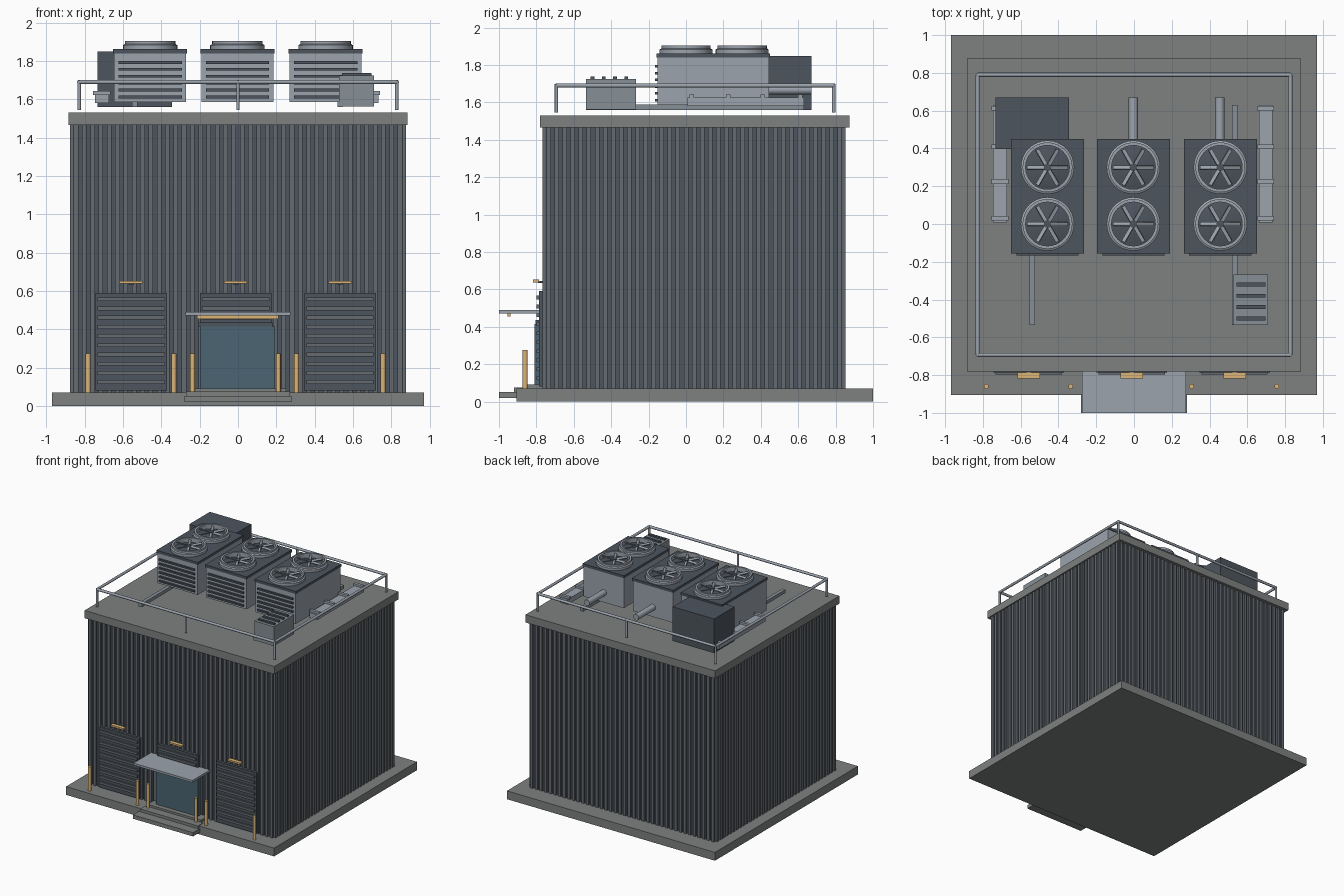
import bpy, bmesh, math
from mathutils import Matrix, Vector

if "Cube" in bpy.data.objects:
    bpy.data.objects.remove(bpy.data.objects["Cube"])


def material(name, rgb):
    m = bpy.data.materials.new(name)
    m.diffuse_color = (*rgb, 1)
    m.use_nodes = True
    m.node_tree.nodes["Principled BSDF"].inputs["Base Color"].default_value = m.diffuse_color
    return m


CONCRETE = material("concrete", (0.21, 0.22, 0.22))
DARK = material("dark_slate", (0.075, 0.09, 0.11))
RIB = material("rib_grey", (0.13, 0.145, 0.165))
LIGHT = material("light_steel", (0.33, 0.37, 0.42))
MID = material("mid_steel", (0.24, 0.28, 0.31))
AMBER = material("amber", (0.72, 0.46, 0.18))
GLASS = material("glass", (0.07, 0.13, 0.17))


def finish(name, bm, mat, smooth=False):
    bmesh.ops.recalc_face_normals(bm, faces=bm.faces)
    me = bpy.data.meshes.new(name)
    bm.to_mesh(me)
    bm.free()
    me.materials.append(mat)
    ob = bpy.data.objects.new(name, me)
    bpy.context.collection.objects.link(ob)
    if smooth:
        bpy.ops.object.select_all(action='DESELECT')
        ob.select_set(True)
        bpy.context.view_layer.objects.active = ob
        bpy.ops.object.shade_smooth_by_angle(angle=math.radians(35))
    return ob


def add_box(bm, x0, x1, y0, y1, z0, z1, after=Matrix()):
    m = Matrix.Translation(((x0 + x1) / 2, (y0 + y1) / 2, (z0 + z1) / 2)) \
        @ Matrix.Diagonal((x1 - x0, y1 - y0, z1 - z0, 1))
    bmesh.ops.create_cube(bm, size=1, matrix=after @ m)


def boxes(name, items, mat):
    bm = bmesh.new()
    for b in items:
        add_box(bm, *b)
    return finish(name, bm, mat)


def tubes(name, segs, r, mat, n=16):
    bm = bmesh.new()
    for a, b in segs:
        a, b = Vector(a), Vector(b)
        d = b - a
        m = Matrix.Translation((a + b) / 2) @ d.to_track_quat('Z', 'Y').to_matrix().to_4x4()
        bmesh.ops.create_cone(bm, cap_ends=True, segments=n, radius1=r, radius2=r,
                              depth=d.length, matrix=m)
    return finish(name, bm, mat, True)


def lathe(name, profile, centre, mat, closed=False, n=32):
    bm = bmesh.new()
    pts = profile + profile[:1] if closed else profile
    vs = [bm.verts.new((centre[0] + r, centre[1], z)) for r, z in pts]
    es = [bm.edges.new(p) for p in zip(vs, vs[1:])]
    bmesh.ops.spin(bm, geom=vs + es, cent=(*centre, 0), axis=(0, 0, 1),
                   angle=2 * math.pi, steps=n, use_duplicate=False)
    bmesh.ops.remove_doubles(bm, verts=bm.verts, dist=1e-5)
    return finish(name, bm, mat, True)


# Foundation, entrance steps, wall core and roof
boxes("foundation_slab", [(-.97, .97, -.905, 1, 0, .07)], CONCRETE)
boxes("entrance_steps", [(-.28, .28, -1, -.9, .02, .052),
                         (-.27, .27, -.92, -.85, .045, .075),
                         (-.25, .25, -.85, -.76, .065, .092)], CONCRETE)
boxes("wall_core", [(-.86, .86, -.75, .837, .065, 1.47)], DARK)
boxes("roof_slab", [(-.885, .885, -.78, .875, 1.465, 1.53)], CONCRETE)

# Ribbed cladding on all four walls
ribs = []
for i in range(40):
    x = -.845 + i * 1.69 / 39
    ribs += [(x - .012, x + .012, y, y + .016, .07, 1.465) for y in (-.766, .836)]
for i in range(37):
    y = -.735 + i * 1.557 / 36
    ribs += [(x, x + .016, y - .012, y + .012, .07, 1.465) for x in (-.875, .859)]
boxes("wall_ribs", ribs, RIB)

# Louvre panels with lamps above
panels, slats, lamps = [], [], []
for cx in (-.557, -.012, .533):
    panels.append((cx - .187, cx + .187, -.785, -.75, .08, .59))
    for k in range(10):
        z = .115 + k * .048
        slats.append((cx - .175, cx + .175, -.798, -.78, z, z + .02))
    lamps.append((cx - .06, cx + .06, -.818, -.785, .638, .652))
boxes("louvre_panels", panels, DARK)
boxes("louvre_slats", slats, RIB)
boxes("wall_lamps", lamps, AMBER)
boxes("lamp_brackets", [(l[0] + .045, l[1] - .045, -.79, -.75, .635, .645) for l in lamps], DARK)

# Entrance door and canopy
boxes("door_glass", [(-.198, .192, -.81, -.76, .09, .415)], GLASS)
boxes("door_header", [(-.205, .18, -.805, -.76, .415, .435)], DARK)
boxes("canopy", [(-.275, .275, -1, -.765, .472, .49)], LIGHT)
boxes("canopy_lamp", [(-.215, .212, -.955, -.938, .455, .473)], AMBER)

# Bollards
tubes("bollards", [((x, -.86, .065), (x, -.86, .275))
                   for x in (-.782, -.335, -.237, .21, .305, .756)], .013, AMBER)

# Rooftop cooling units
for i, cx in enumerate((-.458, -.003, .457)):
    boxes(f"cooler_body_{i}", [(cx - .188, cx + .188, -.152, .445, 1.585, 1.84)], LIGHT)
    boxes(f"cooler_lid_{i}", [(cx - .193, cx + .193, -.157, .45, 1.84, 1.862)], DARK)
    boxes(f"cooler_slats_{i}", [(cx - .165, cx + .165, -.166, -.15, z, z + .014)
                                for z in [1.605 + k * .036 for k in range(6)]], DARK)
    for j, cy in enumerate((0, .3)):
        lathe(f"fan_ring_{i}_{j}", [(.142, 1.86), (.142, 1.882), (.132, 1.888), (.132, 1.904),
                                    (.116, 1.904), (.116, 1.86)], (cx, cy), LIGHT, True)
        lathe(f"fan_well_{i}_{j}", [(.118, 1.866), (.09, 1.872), (.05, 1.879), (0, 1.882)],
              (cx, cy), DARK)
        bm = bmesh.new()
        for k in range(6):
            m = Matrix.Translation((cx, cy, 1.89)) @ Matrix.Rotation(k * math.pi / 3, 4, 'Z') \
                @ Matrix.Rotation(math.radians(20), 4, 'X')
            add_box(bm, .012, .108, -.01, .01, -.003, .003, m)
        finish(f"fan_blades_{i}_{j}", bm, LIGHT)
        tubes(f"fan_hub_{i}_{j}", [((cx, cy, 1.875), (cx, cy, 1.899))], .02, DARK)

# Control housing, junction box and its vents
boxes("control_housing", [(-.732, -.345, .397, .67, 1.56, 1.848)], DARK)
boxes("junction_box", [(.527, .71, -.535, -.268, 1.562, 1.725)], MID)
boxes("junction_vents", [(.543, .695, y - .01, y + .01, 1.72, 1.738)
                         for y in (-.5, -.44, -.38, -.32)], DARK)

# Pipes and conduits
tubes("rear_pipes", [((x, .43, 1.667), (x, .67, 1.667)) for x in (-.003, .455)], .025, LIGHT)
boxes("floor_conduits", [(x - .015, x + .015, -.535, .63, 1.56, 1.588) for x in (-.538, .533)], MID)

# Side ducts with clamps
ducts, clamps = [], []
for x0, x1 in ((-.747, -.672), (.662, .733)):
    ducts.append((x0, x1, .008, .63, 1.58, 1.625))
    clamps += [(x0 - .008, x1 + .008, y - .012, y + .012, 1.622, 1.642)
               for y in (.03, .225, .41, .612)]
boxes("side_ducts", ducts, LIGHT)
boxes("duct_clamps", clamps, LIGHT)

# Guard rail
X, Y0, Y1, Z = .828, -.693, .79, 1.69
corners = [(-X, Y0), (X, Y0), (X, Y1), (-X, Y1)]
tubes("guard_rail", [((*a, Z), (*b, Z)) for a, b in zip(corners, corners[1:] + corners[:1])],
      .011, LIGHT, 12)
tubes("rail_posts", [((*p, 1.545), (*p, Z + .008)) for p in corners + [(0, Y0), (0, Y1)]],
      .009, LIGHT, 12)
